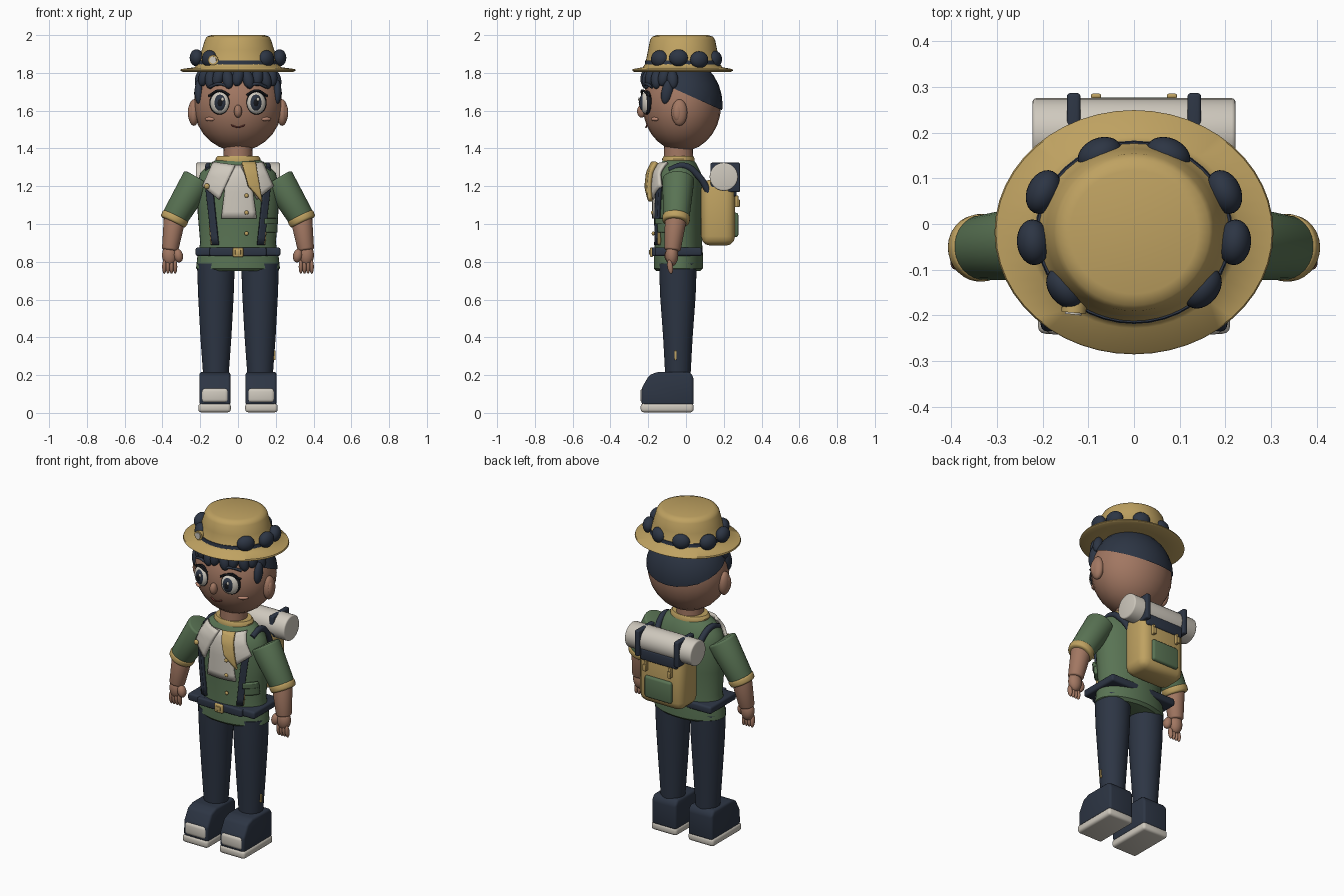
import bpy, bmesh, math
from mathutils import Vector, Matrix, Euler

cube = bpy.data.objects.get("Cube")
if cube:
    bpy.data.objects.remove(cube, do_unlink=True)


def material(name, r, g, b):
    m = bpy.data.materials.new(name)
    m.use_nodes = True
    m.diffuse_color = (r, g, b, 1)
    m.node_tree.nodes["Principled BSDF"].inputs["Base Color"].default_value = (r, g, b, 1)
    return m


NAVY = material("navy", .026, .036, .058)
GOLD = material("gold", .52, .36, .12)
GREEN = material("green", .1, .172, .088)
SKIN = material("skin", .36, .185, .122)
WHITE = material("off_white", .62, .58, .51)
BLACK = material("black", .008, .009, .012)
BLUSH = material("blush", .52, .26, .18)
MOUTH = material("mouth", .2, .05, .04)


def finish(name, bm, mat, angle=40):
    bmesh.ops.recalc_face_normals(bm, faces=bm.faces)
    mesh = bpy.data.meshes.new(name)
    bm.to_mesh(mesh)
    bm.free()
    mesh.shade_smooth()
    mesh.set_sharp_from_angle(angle=math.radians(angle))
    mesh.materials.append(mat)
    ob = bpy.data.objects.new(name, mesh)
    bpy.context.collection.objects.link(ob)
    return ob


def ball(name, loc, radii, mat, rot=(0, 0, 0), cut=None):
    bm = bmesh.new()
    m = Matrix.LocRotScale(Vector(loc), Euler(rot), Vector(radii))
    bmesh.ops.create_uvsphere(bm, u_segments=24, v_segments=14, radius=1, matrix=m)
    if cut:
        bmesh.ops.bisect_plane(bm, geom=bm.verts[:] + bm.edges[:] + bm.faces[:],
                               plane_co=cut[0], plane_no=cut[1], clear_inner=True)
    return finish(name, bm, mat)


def bevel(bm, width):
    bmesh.ops.bevel(bm, geom=bm.edges[:], offset=width, segments=3, profile=.5, affect='EDGES')


def box(name, loc, size, mat, width=.01, rot=(0, 0, 0)):
    bm = bmesh.new()
    bmesh.ops.create_cube(bm, size=1)
    bmesh.ops.scale(bm, vec=size, verts=bm.verts)
    bevel(bm, width)
    bm.transform(Matrix.LocRotScale(Vector(loc), Euler(rot), None))
    return finish(name, bm, mat)


def limb(name, a, b, ra, rb, mat, width=0):
    """Tapered cylinder from a to b."""
    a, b = Vector(a), Vector(b)
    bm = bmesh.new()
    bmesh.ops.create_cone(bm, cap_ends=True, segments=28, radius1=ra, radius2=rb, depth=(b - a).length)
    if width:
        rims = [e for e in bm.edges if any(len(f.verts) > 4 for f in e.link_faces)]
        bmesh.ops.bevel(bm, geom=rims, offset=width, segments=3, profile=.5, affect='EDGES')
    bm.transform(Matrix.LocRotScale((a + b) / 2, (b - a).to_track_quat('Z', 'Y'), None))
    return finish(name, bm, mat)


def loft(name, rings, mat, cx=0, cy=0, n=40, angle=40):
    """Stack of ellipses given as (z, rx, ry)."""
    bm = bmesh.new()
    turns = [2 * math.pi * i / n for i in range(n)]
    loops = [[bm.verts.new((cx + rx * math.cos(t), cy + ry * math.sin(t), z)) for t in turns]
             for z, rx, ry in rings]
    for p, q in zip(loops, loops[1:]):
        for i in range(n):
            j = (i + 1) % n
            bm.faces.new((p[i], p[j], q[j], q[i]))
    bm.faces.new(loops[0][::-1])
    bm.faces.new(loops[-1])
    return finish(name, bm, mat, angle)


def tube(name, pts, radius, mat):
    cu = bpy.data.curves.new(name, 'CURVE')
    cu.dimensions = '3D'
    cu.bevel_depth, cu.bevel_resolution, cu.use_fill_caps = radius, 3, True
    sp = cu.splines.new('BEZIER')
    sp.bezier_points.add(len(pts) - 1)
    for bp, p in zip(sp.bezier_points, pts):
        bp.co = p
        bp.handle_left_type = bp.handle_right_type = 'AUTO'
    cu.materials.append(mat)
    ob = bpy.data.objects.new(name, cu)
    bpy.context.collection.objects.link(ob)


TORSO = [(.75, .2, .115), (.765, .222, .13), (.83, .215, .13), (.9, .2, .125), (1.05, .213, .13),
         (1.2, .218, .13), (1.27, .2, .12), (1.32, .15, .095), (1.345, .105, .075)]
MID = -.04


def chest_y(x, z):
    """Front surface of the jacket."""
    for (z0, a0, b0), (z1, a1, b1) in zip(TORSO, TORSO[1:]):
        if z <= z1:
            break
    t = min(1, (z - z0) / (z1 - z0))
    a, b = a0 + (a1 - a0) * t, b0 + (b1 - b0) * t
    return MID - b * math.sqrt(max(.05, 1 - (x / a) ** 2))


def patch(name, corners, mat, lift=.005, thick=.009, n=8):
    """Cloth panel following the chest; corners are (x, z) in order."""
    c = [Vector(p) for p in corners]
    bm = bmesh.new()
    grid = []
    for i in range(n + 1):
        p, q = c[0].lerp(c[3], i / n), c[1].lerp(c[2], i / n)
        pts = [p.lerp(q, j / n) for j in range(n + 1)]
        grid.append([bm.verts.new((v.x, chest_y(v.x, v.y) - lift, v.y)) for v in pts])
    for r, s in zip(grid, grid[1:]):
        for j in range(n):
            bm.faces.new((r[j], r[j + 1], s[j + 1], s[j]))
    ob = finish(name, bm, mat)
    mod = ob.modifiers.new("thickness", 'SOLIDIFY')
    mod.thickness, mod.offset = thick, 0


# Head, hair and hat
HEAD = Vector((0, -.022, 1.63))
ball("head", HEAD, (.235, .208, .245), SKIN)
ball("hair_cap", HEAD, (.242, .216, .25), NAVY, cut=((0, .18, 1.607), (0, .41, .91)))
for i in range(-5, 6):
    a = math.radians(15 * i)
    ball("fringe_tuft", (.207 * math.sin(a), -.022 - .19 * math.cos(a), 1.78 - .014 * (i % 2)),
         (.03, .028, .052), NAVY, rot=(-.2, .2 * math.cos(3 * i), a))
limb("neck", (0, MID, 1.3), (0, MID, 1.43), .078, .075, SKIN)
loft("hat", [(1.812, .2, .18), (1.806, .295, .257), (1.812, .305, .267), (1.82, .302, .264),
             (1.83, .23, .21), (1.85, .212, .197), (1.92, .192, .183), (1.975, .175, .172),
             (1.992, .165, .16), (2.0, .14, .135)], GOLD, cy=-.018, n=48, angle=60)
loft("hat_band", [(1.832, .218, .202), (1.865, .213, .198)], NAVY, cy=-.018)
for s in (1, -1):
    for x, y, z in [(.075, .152, 1.872), (.198, .07, 1.87), (.22, -.04, 1.88), (.15, -.14, 1.875)]:
        ball("hat_curl", (s * x, y, z), (.05, .036, .045), NAVY, rot=(0, 0, s * math.atan2(-x, y + .02)))
limb("hat_badge_rim", (-.13, -.17, 1.868), (-.132, -.194, 1.868), .027, .027, GOLD)
limb("hat_badge", (-.13, -.17, 1.868), (-.133, -.198, 1.868), .018, .018, WHITE)

# Face
ball("nose", (0, -.235, 1.597), (.021, .024, .034), SKIN)
tube("mouth", [(-.036, -.206, 1.523), (0, -.212, 1.512), (.036, -.206, 1.523)], .004, MOUTH)
for s, side in ((1, "left_"), (-1, "right_")):
    turn = (0, 0, s * .3)
    ball(side + "eye_rim", (s * .098, -.207, 1.643), (.056, .024, .064), BLACK, turn)
    ball(side + "eye_white", (s * .097, -.214, 1.641), (.051, .026, .058), WHITE, turn)
    ball(side + "iris", (s * .095, -.226, 1.642), (.034, .021, .045), NAVY, turn)
    ball(side + "pupil", (s * .094, -.235, 1.642), (.019, .015, .027), BLACK, turn)
    ball(side + "eye_glint", (s * .094 + .012, -.248, 1.66), (.008, .005, .01), WHITE)
    tube(side + "eyelash", [(s * .045, -.232, 1.682), (s * .095, -.232, 1.707), (s * .155, -.19, 1.678)],
         .006, BLACK)
    tube(side + "eyebrow", [(s * .05, -.22, 1.728), (s * .1, -.212, 1.742), (s * .15, -.18, 1.725)],
         .008, NAVY)
    ball(side + "cheek", (s * .15, -.166, 1.555), (.03, .012, .011), BLUSH, (0, 0, s * .6))
    ball(side + "ear", (s * .234, -.035, 1.59), (.03, .042, .07), SKIN)
    ball(side + "inner_ear", (s * .25, -.045, 1.59), (.016, .024, .045), SKIN)
    ball(side + "sideburn", (s * .208, -.1, 1.7), (.022, .03, .065), NAVY, (-.2, 0, 0))

# Jacket, shirt front and scarf
loft("jacket", TORSO, GREEN, cy=MID)
patch("shirt_front", [(-.088, 1.03), (.098, 1.03), (.06, 1.31), (-.055, 1.31)], WHITE)
patch("scarf_tail", [(.125, 1.12), (.055, 1.2), (.02, 1.325), (.09, 1.325)], GOLD, .042, .025)
loft("scarf_ring", [(1.325, .118, .085), (1.345, .12, .086), (1.36, .108, .078)], GOLD, cy=MID)
for z in (1.15, 1.06, .95):
    ball("button", (.045, chest_y(.045, z) - .01, z), (.011, .008, .011), GOLD)
patch("pocket", [(.145, .955), (.2, .955), (.2, 1.02), (.145, 1.02)], GREEN, .012, .02)
patch("pocket_flap", [(.14, 1), (.203, 1), (.203, 1.03), (.14, 1.03)], GREEN, .02, .02)
ball("chest_pin", (-.165, -.165, 1.2), (.015, .012, .015), GOLD)
box("belt", (0, MID, .853), (.45, .25, .045), NAVY, .012)
box("front_belt", (0, -.166, .853), (.3, .03, .045), NAVY, .008)
box("buckle", (0, -.183, .85), (.056, .016, .05), GOLD, .006)
box("buckle_plate", (0, -.19, .85), (.03, .01, .025), GOLD, .003)

# Straps, arms, legs and shoes
for s, side in ((1, "left_"), (-1, "right_")):
    patch(side + "collar", [(s * .1, 1.13), (s * .185, 1.2), (s * .13, 1.325), (s * .015, 1.31)],
          WHITE, .022, .016)
    patch(side + "front_strap", [(s * .103, .89), (s * .135, .89), (s * .17, 1.21), (s * .137, 1.21)],
          NAVY, .012, .018)
    patch(side + "strap_trim", [(s * .136, .89), (s * .141, .89), (s * .15, 1), (s * .147, 1)],
          GOLD, .012, .016)
    tube(side + "shoulder_strap", [(s * .155, -.09, 1.285), (s * .155, -.01, 1.308),
                                   (s * .145, .07, 1.25), (s * .13, .12, 1.17)], .018, NAVY)
    limb(side + "sleeve", (s * .21, MID, 1.24), (s * .337, -.052, 1.03), .085, .07, GREEN, .012)
    limb(side + "cuff", (s * .328, -.051, 1.045), (s * .346, -.054, 1.008), .075, .072, GOLD, .012)
    limb(side + "forearm", (s * .335, -.054, 1.03), (s * .36, -.072, .86), .058, .043, SKIN, .01)
    ball(side + "palm", (s * .362, -.075, .835), (.04, .034, .058), SKIN)
    ball(side + "thumb", (s * .316, -.088, .832), (.025, .026, .036), SKIN, (0, s * .2, 0))
    for i in range(4):
        ball(side + "finger", (s * (.333 + .019 * i), -.084, .774), (.0115, .015, .038), SKIN, (.15, 0, 0))
    loft(side + "leg", [(.18, .066, .066), (.4, .082, .078), (.62, .094, .094), (.79, .1, .1)],
         NAVY, cx=s * .117, cy=-.043)

    # Boot from a side profile
    bm = bmesh.new()
    profile = [(-.235, .04), (-.235, .13), (-.195, .2), (-.15, .217), (.02, .217), (.04, .19), (.04, .04)]
    face = bm.faces.new([bm.verts.new((s * .122 - .082, y, z)) for y, z in profile])
    new = bmesh.ops.extrude_face_region(bm, geom=[face])["geom"]
    bmesh.ops.translate(bm, vec=(.164, 0, 0), verts=[v for v in new if isinstance(v, bmesh.types.BMVert)])
    bevel(bm, .014)
    finish(side + "boot", bm, NAVY)
    box(side + "sole", (s * .124, -.1, .027), (.172, .28, .048), WHITE, .016)
    box(side + "toe_cap", (s * .122, -.212, .092), (.146, .06, .08), WHITE, .02)
box("leg_tab", (.193, -.055, .305), (.012, .012, .05), GOLD, .003)

# Backpack and bedroll
box("backpack", (0, .17, 1.06), (.3, .18, .35), GOLD, .05)
box("backpack_pocket", (0, .262, .995), (.18, .03, .13), GREEN, .013)
box("backpack_flap", (0, .2, 1.18), (.25, .135, .07), NAVY, .012)
limb("bedroll", (-.222, .2, 1.25), (.222, .2, 1.25), .075, .075, WHITE, .008)
for s, side in ((1, "left_"), (-1, "right_")):
    box(side + "bedroll_strap", (s * .132, .208, 1.247), (.03, .157, .155), NAVY, .008)
    box(side + "pack_buckle", (s * .083, .28, 1.11), (.022, .01, .04), GOLD, .004)
    box(side + "pack_strap", (s * .083, .264, 1.12), (.016, .026, .06), GOLD, .003)
